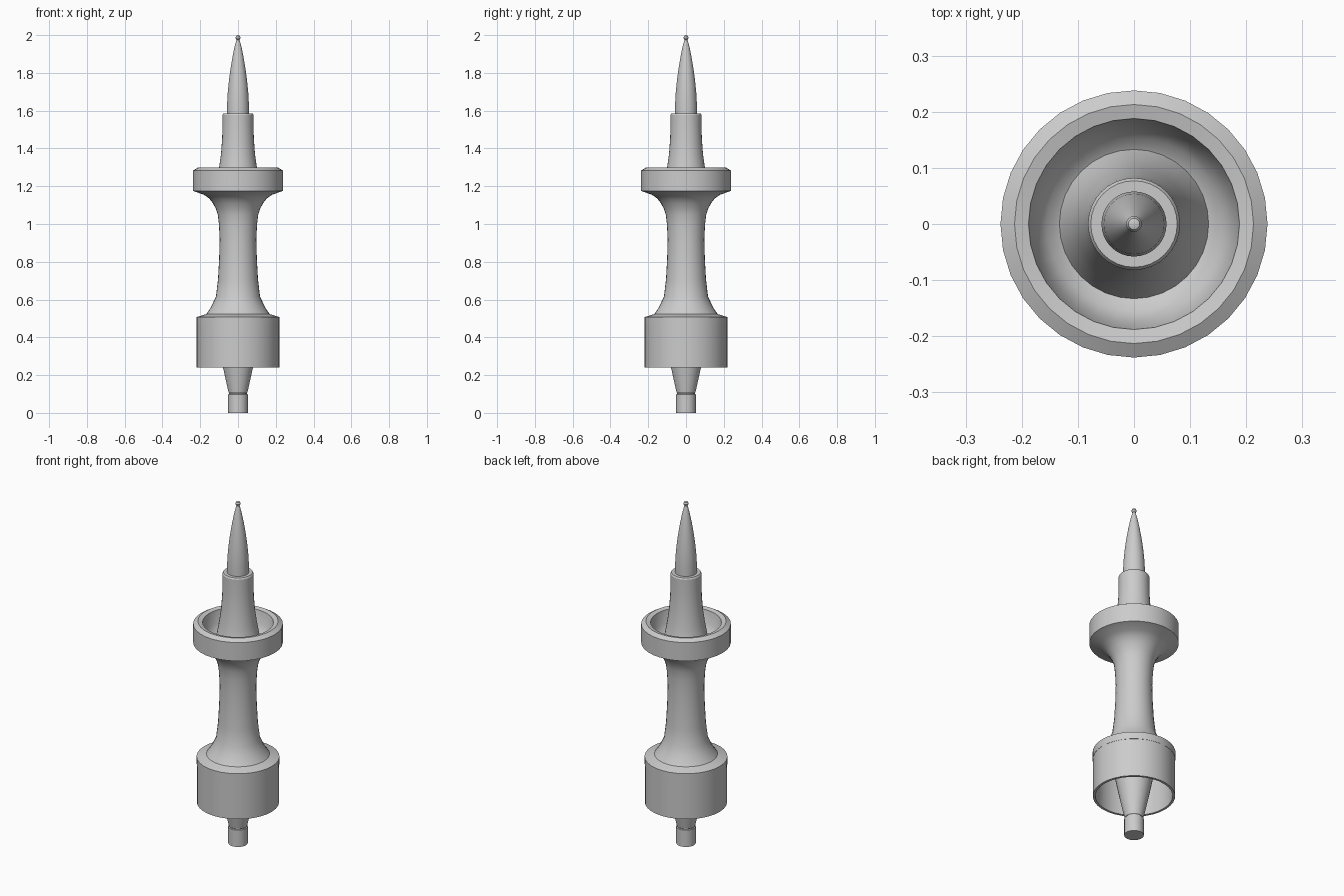
import bpy, bmesh
from math import tau, radians
from mathutils import Matrix

SIDES = 32


def lathe(name, profile, closed=False):
    """Revolve (radius, z) points about z; points with radius 0 become poles."""
    bm = bmesh.new()
    verts = [bm.verts.new((r, 0, z)) for r, z in profile]
    pairs = list(zip(verts, verts[1:]))
    if closed:
        pairs.append((verts[-1], verts[0]))
    edges = [bm.edges.new(p) for p in pairs]
    bmesh.ops.spin(bm, geom=verts + edges, cent=(0, 0, 0), axis=(0, 0, 1),
                   angle=tau, steps=SIDES, use_duplicate=False)
    bmesh.ops.remove_doubles(bm, verts=bm.verts, dist=0.0002)
    bmesh.ops.recalc_face_normals(bm, faces=bm.faces)
    mesh = bpy.data.meshes.new(name)
    bm.to_mesh(mesh)
    bm.free()
    obj = bpy.data.objects.new(name, mesh)
    bpy.context.collection.objects.link(obj)
    bpy.ops.object.select_all(action='DESELECT')
    obj.select_set(True)
    bpy.context.view_layer.objects.active = obj
    bpy.ops.object.shade_smooth_by_angle(angle=radians(30))
    return obj


# Plug at the foot, with a fine groove under the tapered neck
lathe("bottom_plug", [
    (0, 0), (0.052, 0), (0.052, 0.098), (0.047, 0.1), (0.047, 0.105),
    (0.05, 0.108), (0.065, 0.175), (0.079, 0.24), (0.095, 0.32),
    (0.11, 0.4), (0.12, 0.45), (0, 0.45)])

# Hollow skirt, open at the bottom
lathe("lower_skirt", [
    (0.2185, 0.24), (0.2185, 0.465), (0.205, 0.465), (0.205, 0.24)], closed=True)

# Waisted stem from the skirt cap up to the hollow dish and collar
lathe("main_stem", [
    (0, 0.445), (0.205, 0.445), (0.205, 0.465), (0.22, 0.465), (0.22, 0.507),
    (0.168, 0.523), (0.15, 0.548), (0.136, 0.575), (0.117, 0.615),
    (0.106, 0.705), (0.1, 0.81), (0.097, 0.92), (0.101, 1.0), (0.107, 1.05),
    (0.117, 1.08), (0.133, 1.11), (0.152, 1.135), (0.18, 1.155), (0.238, 1.175),
    (0.238, 1.283), (0.213, 1.298), (0.188, 1.292),
    (0.176, 1.22), (0.155, 1.185), (0.133, 1.172),
    (0.114, 1.22), (0.1, 1.3), (0.09, 1.37), (0.084, 1.45), (0.082, 1.52),
    (0.082, 1.578), (0.077, 1.586), (0.058, 1.586), (0, 1.586)])

# Pointed spike
lathe("spike", [
    (0, 1.56), (0.058, 1.56), (0.058, 1.63), (0.054, 1.7), (0.048, 1.76),
    (0.04, 1.82), (0.03, 1.88), (0.019, 1.935), (0.007, 1.98), (0, 1.98)])

# Tiny bead on the tip
lathe("tip_bead", [
    (0, 1.972), (0.01, 1.976), (0.014, 1.986), (0.01, 1.996), (0, 2.0)])
